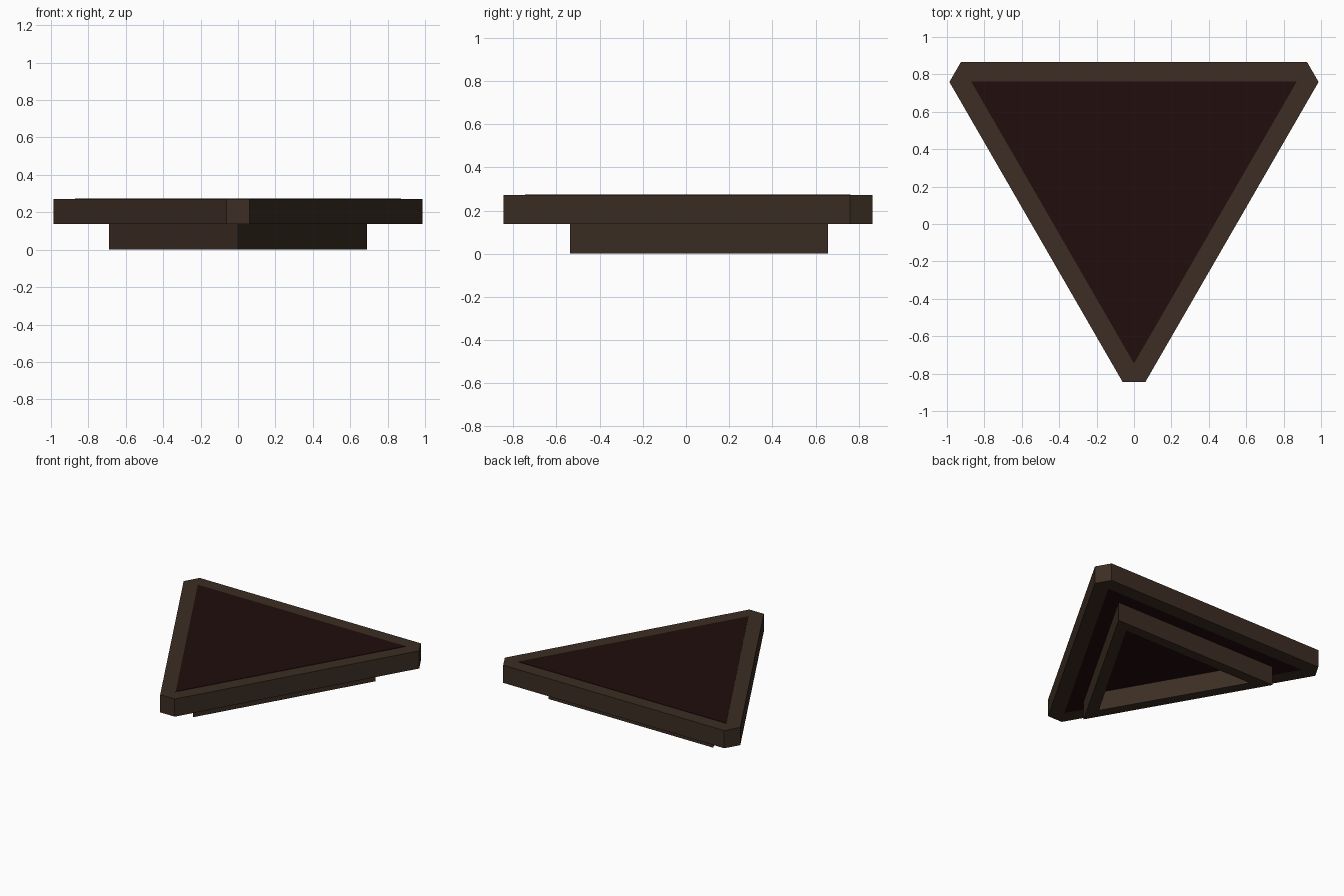
import bpy
import math

if "Cube" in bpy.data.objects:
    bpy.data.objects.remove(bpy.data.objects["Cube"])

CENTRE_Y = 0.26  # shared centre of all the triangles


def material(name, rgb):
    m = bpy.data.materials.new(name)
    m.diffuse_color = (*rgb, 1)
    m.use_nodes = True
    m.node_tree.nodes["Principled BSDF"].inputs["Base Color"].default_value = m.diffuse_color
    return m


def triangle(inradius, cut=0.0):
    """Equilateral outline pointing to the front; cut trims each corner along its edges."""
    corners = [(2 * inradius * math.cos(math.radians(a)),
                CENTRE_Y + 2 * inradius * math.sin(math.radians(a)))
               for a in (30, 150, 270)]
    if not cut:
        return corners
    points = []
    for i, (x, y) in enumerate(corners):
        for nx, ny in (corners[i - 1], corners[(i + 1) % 3]):
            t = cut / math.hypot(nx - x, ny - y)
            points.append((x + (nx - x) * t, y + (ny - y) * t))
    return points


def add_mesh(name, verts, faces, mat):
    mesh = bpy.data.meshes.new(name)
    mesh.from_pydata(verts, [], faces)
    mesh.materials.append(mat)
    obj = bpy.data.objects.new(name, mesh)
    bpy.context.collection.objects.link(obj)
    return obj


def prism(name, outline, z0, z1, mat):
    n = len(outline)
    verts = [(x, y, z) for z in (z0, z1) for x, y in outline]
    faces = [tuple(reversed(range(n))), tuple(range(n, 2 * n))]
    faces += [(i, (i + 1) % n, (i + 1) % n + n, i + n) for i in range(n)]
    return add_mesh(name, verts, faces, mat)


def frame(name, outer_r, inner_r, cut, z0, z1, mat):
    """Three mitred bars around an open triangular centre."""
    inner = triangle(inner_r)
    outer = triangle(outer_r, cut) if cut else [p for p in triangle(outer_r) for _ in (0, 1)]
    # outline order: per corner, outer point before, outer point after, inner point
    rows = []
    for z in (z0, z1):
        for i in range(3):
            rows += [(*outer[2 * i], z), (*outer[2 * i + 1], z), (*inner[i], z)]
    faces = []
    for i in range(3):
        a, b, c = 3 * i, 3 * i + 1, 3 * i + 2
        j = 3 * ((i + 1) % 3)
        d, f = j, j + 2
        faces += [(b + 9, d + 9, f + 9, c + 9), (c, f, d, b),   # top and bottom
                  (b, d, d + 9, b + 9), (f, c, c + 9, f + 9)]   # outer and inner walls
        if cut:  # trimmed corner
            faces += [(a, b, b + 9, a + 9), (a + 9, b + 9, c + 9), (c, b, a)]
    obj = add_mesh(name, rows, faces, mat)
    if not cut:
        import bmesh
        bm = bmesh.new()
        bm.from_mesh(obj.data)
        bmesh.ops.remove_doubles(bm, verts=bm.verts, dist=1e-5)
        bm.to_mesh(obj.data)
        bm.free()
    return obj


wood = material("dark brown wood", (0.045, 0.027, 0.017))
maroon = material("deep maroon", (0.0155, 0.0042, 0.0042))

# Table top: trimmed wooden rim around a flush panel
frame("top_rim", 0.605, 0.503, 0.122, 0.138, 0.272, wood)
prism("top_panel", triangle(0.503), 0.142, 0.275, maroon)

# Smaller open triangular base under the top
frame("base_frame", 0.3985, 0.3185, 0, 0.0, 0.142, wood)
